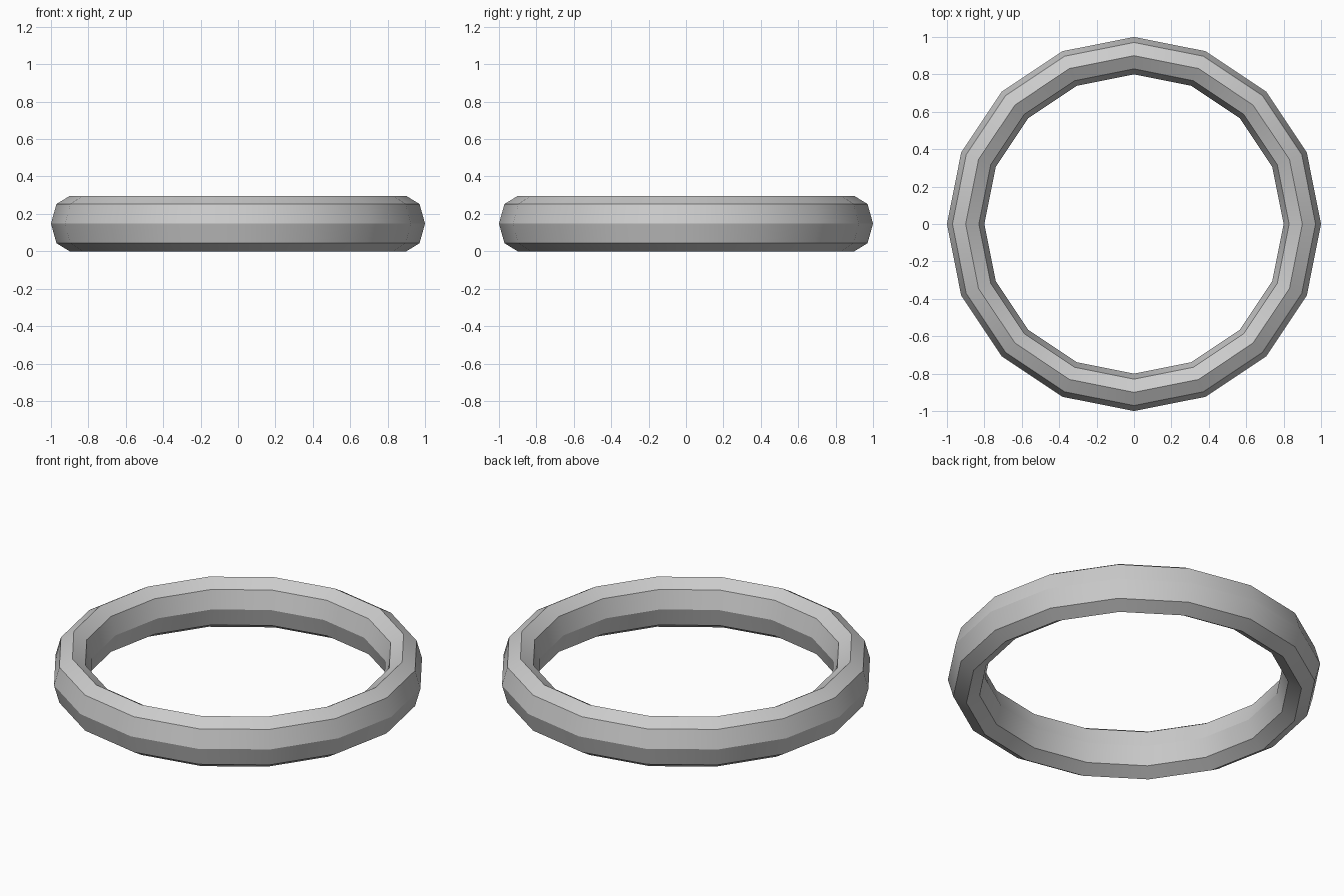
import bpy, math

if "Cube" in bpy.data.objects:
    bpy.data.objects.remove(bpy.data.objects["Cube"])

# Ring: torus with 16 segments and an 8-sided section, taller than it is wide
MAJOR, HALF_WIDTH, HALF_HEIGHT = 0.9, 0.1, 0.148

bpy.ops.mesh.primitive_torus_add(
    major_segments=16, minor_segments=8,
    major_radius=MAJOR, minor_radius=HALF_WIDTH,
    location=(0, 0, HALF_HEIGHT))
ring = bpy.context.object
ring.name = "ring"
ring.scale.z = HALF_HEIGHT / HALF_WIDTH
bpy.ops.object.transform_apply(location=True, rotation=False, scale=True)

# Smooth around the ring, crisp edges across the section
bpy.ops.object.shade_smooth_by_angle(angle=math.radians(30))
